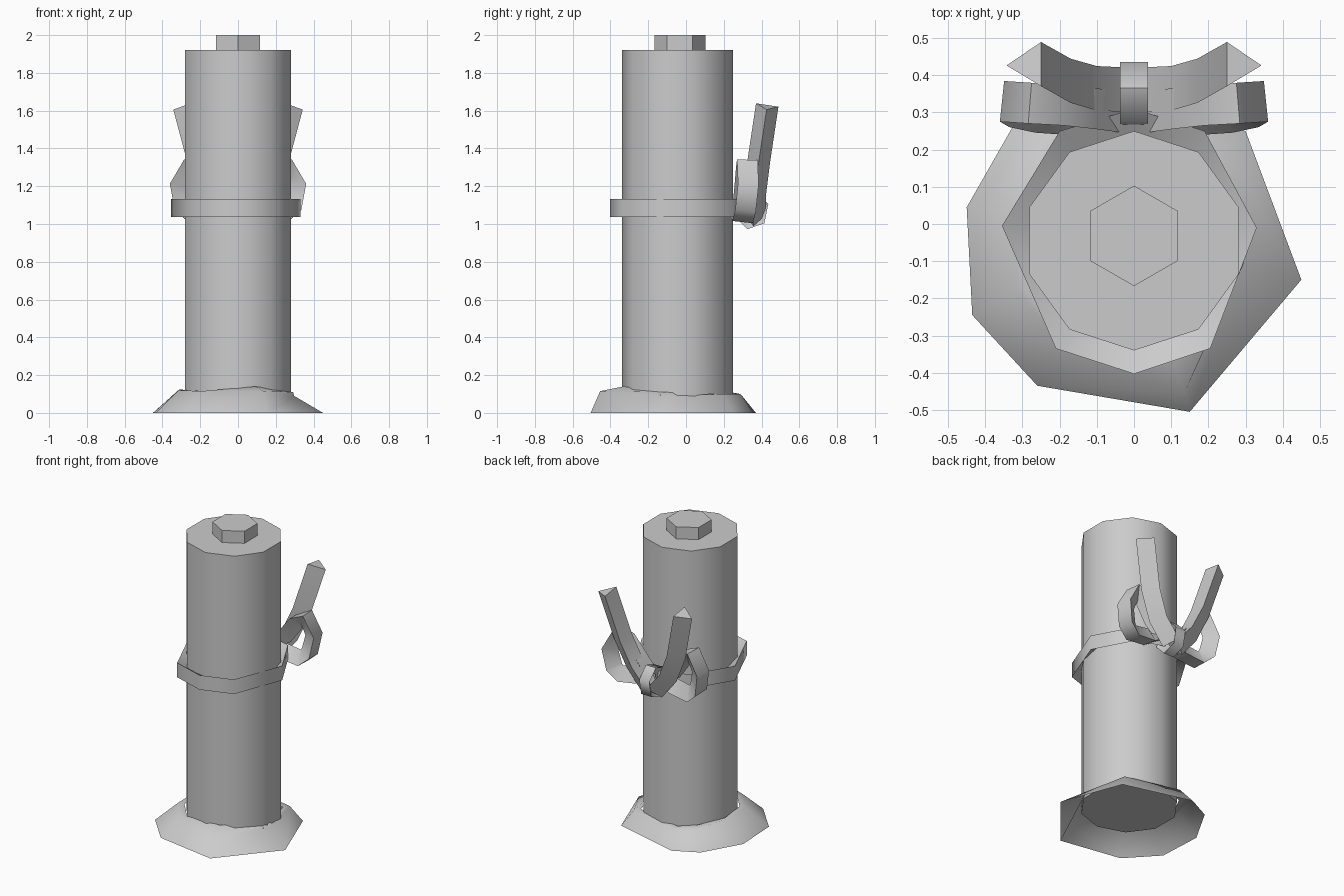
import bpy, bmesh, math
from mathutils import Vector

cube = bpy.data.objects.get("Cube")
if cube:
    bpy.data.objects.remove(cube)

grey = bpy.data.materials.new("plain grey")
grey.use_nodes = True
colour = (0.6, 0.6, 0.6, 1)
grey.diffuse_color = colour
grey.node_tree.nodes["Principled BSDF"].inputs["Base Color"].default_value = colour


def finish(name, bm, angle):
    bmesh.ops.recalc_face_normals(bm, faces=bm.faces)
    mesh = bpy.data.meshes.new(name)
    bm.to_mesh(mesh)
    bm.free()
    mesh.materials.append(grey)
    obj = bpy.data.objects.new(name, mesh)
    bpy.context.collection.objects.link(obj)
    bpy.ops.object.select_all(action="DESELECT")
    obj.select_set(True)
    bpy.context.view_layer.objects.active = obj
    bpy.ops.object.shade_smooth_by_angle(angle=math.radians(angle))
    return obj


def loft(bm, loops, close_rows=False):
    rows = [[bm.verts.new(p) for p in loop] for loop in loops]
    pairs = list(zip(rows, rows[1:]))
    if close_rows:
        pairs.append((rows[-1], rows[0]))
    for a, b in pairs:
        for i in range(len(a)):
            j = (i + 1) % len(a)
            bm.faces.new((a[i], a[j], b[j], b[i]))
    return rows


def prism(name, sides, radius, y, low, high):
    bm = bmesh.new()
    turns = [math.tau * i / sides for i in range(sides)]
    rows = loft(bm, [[(radius * math.sin(t), y + radius * math.cos(t), z)
                      for t in turns] for z in (low, high)])
    for row in rows:
        bm.faces.new(row)
    return finish(name, bm, 40)


def strap(name, path, half, closed=True, facing=None):
    """Triangular strip along a path, its flat side turned to the outside."""
    path = [Vector(p) for p in path]
    n = len(path)
    middle = sum(path, Vector()) / n
    loops = []
    for i, p in enumerate(path):
        if closed:
            along = path[(i + 1) % n] - path[i - 1]
        else:
            along = path[min(i + 1, n - 1)] - path[max(i - 1, 0)]
        along.normalize()
        out = Vector(facing) if facing else p - middle
        out = (out - along * out.dot(along)).normalized()
        side = along.cross(out) * half
        loops.append([p + side, p - side, p - out * half * 1.6])
    bm = bmesh.new()
    rows = loft(bm, loops, closed)
    if not closed:
        bm.faces.new(rows[0])
        bm.faces.new(rows[-1])
    return finish(name, bm, 60 if closed else 70)


# Post and the small peg on top
prism("post", 10, 0.295, -0.045, 0.08, 1.92)
prism("top_peg", 6, 0.135, -0.032, 1.9, 2.0)

# Irregular mound at the foot, open underneath
rim = [(-.45, .045), (-.435, -.245), (-.26, -.435), (.15, -.505),
       (.45, -.15), (.3, .25), (-.15, .37), (-.31, .29)]
shoulder = [(.69, .125), (.72, .12), (.75, .115), (.9, .115),
            (.66, .09), (.8, .1), (.78, .1), (.8, .11)]
crest = [.12, .12, .115, .14, .11, .1, .1, .11]
bm = bmesh.new()
inner = []
for (x, y), z in zip(rim, crest):
    d = Vector((x, y + .045)).normalized() * .3
    inner.append((d.x, d.y - .045, z))
loft(bm, [[(x, y, 0) for x, y in rim],
          [(x * s, y * s, z) for (x, y), (s, z) in zip(rim, shoulder)], inner])
finish("ground_mound", bm, 60)

# Strap tied round the post
band = [(0, -.403), (.205, -.335), (.33, -.01), (.19, .25),
        (0, .31), (-.2, .25), (-.355, -.005), (-.21, -.335)]
strap("tied_band", [(x, y, 1.085) for x, y in band], 0.048)

# Knot wrapped round the middle of the bow
strap("knot", [(0, .345 + .095 * math.cos(t), 1.075 + .105 * math.sin(t))
               for t in (math.tau * i / 6 + .3 for i in range(6))], 0.037)

# Bow loops and tails on both sides
loop = [(.03, .3, 1.08), (.12, .29, 1.03), (.26, .3, 1.01), (.33, .315, 1.07),
        (.355, .33, 1.21), (.28, .325, 1.34), (.19, .32, 1.3), (.1, .31, 1.18)]
tail = [(0, .36, 1.05), (.1, .365, 1.17), (.17, .385, 1.33), (.25, .43, 1.63)]
for label, s in (("left", 1), ("right", -1)):
    strap(label + "_bow_loop", [(x * s, y, z) for x, y, z in loop], 0.055)
    strap(label + "_bow_tail", [(x * s, y, z) for x, y, z in tail], 0.06,
          closed=False, facing=(-s, 0, 0))
